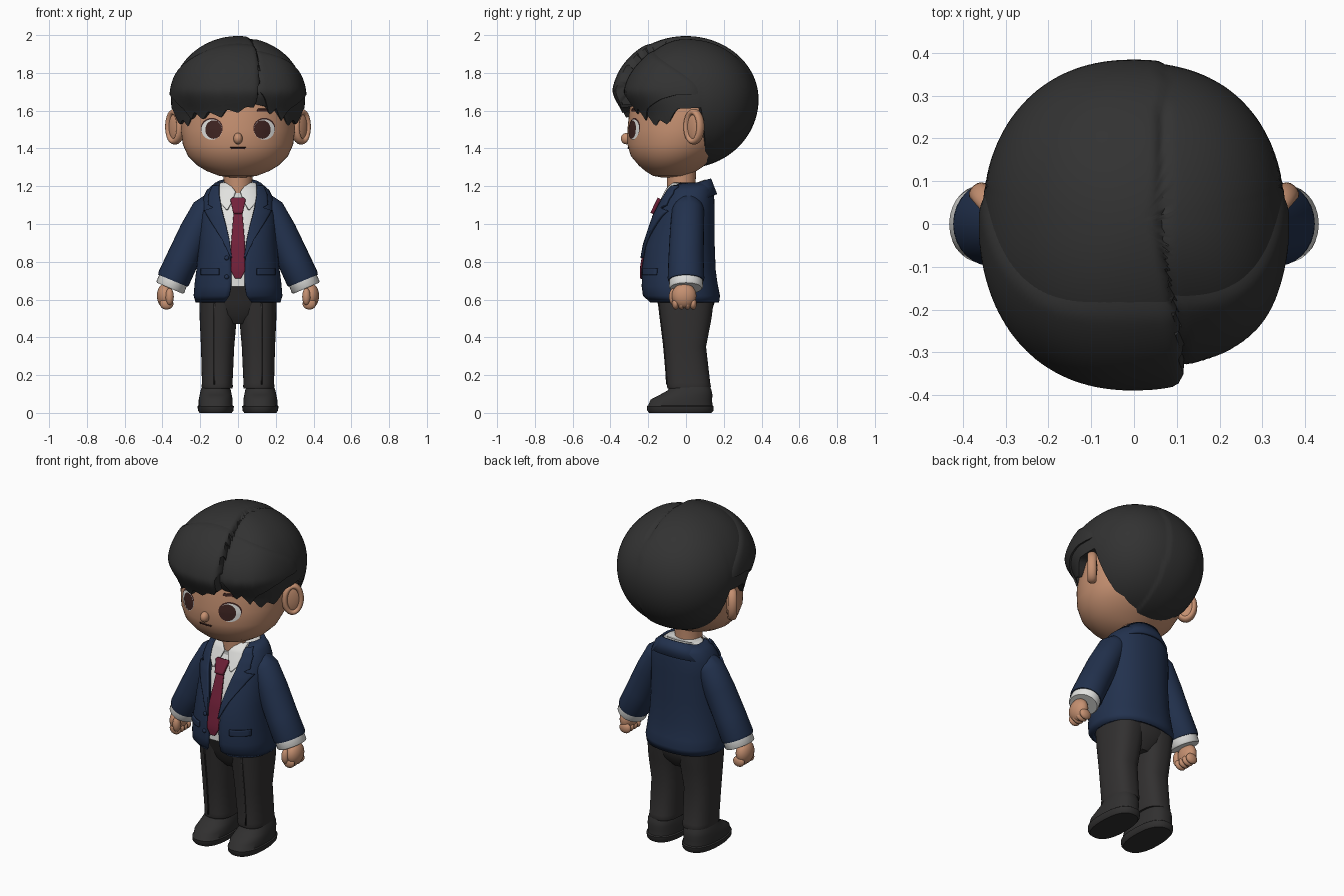
import bpy, bmesh, math
from mathutils import Matrix, Vector

if "Cube" in bpy.data.objects:
    bpy.data.objects.remove(bpy.data.objects["Cube"], do_unlink=True)


def material(name, r, g, b):
    m = bpy.data.materials.new(name)
    m.use_nodes = True
    m.diffuse_color = (r, g, b, 1)
    bsdf = next(n for n in m.node_tree.nodes if n.type == 'BSDF_PRINCIPLED')
    bsdf.inputs["Base Color"].default_value = (r, g, b, 1)
    bsdf.inputs["Roughness"].default_value = 0.8
    return m


SKIN = material("skin", .56, .28, .165)
HAIR = material("black_hair", .032, .032, .032)
NAVY = material("navy_cloth", .016, .031, .075)
WHITE = material("white_cloth", .75, .75, .73)
TIE = material("wine_red", .17, .015, .042)
TROUSER = material("charcoal_cloth", .032, .03, .03)
SHOE = material("black_leather", .03, .029, .029)
BROWN = material("dark_brown", .05, .018, .016)


# ---- general helpers ----
def finish(name, mat, bm, thick=0, offset=0, angle=45):
    bmesh.ops.remove_doubles(bm, verts=bm.verts, dist=1e-5)
    bmesh.ops.recalc_face_normals(bm, faces=bm.faces)
    me = bpy.data.meshes.new(name)
    bm.to_mesh(me)
    bm.free()
    me.materials.append(mat)
    me.shade_smooth()
    me.set_sharp_from_angle(angle=math.radians(angle))
    ob = bpy.data.objects.new(name, me)
    bpy.context.collection.objects.link(ob)
    if thick:
        mod = ob.modifiers.new("thickness", 'SOLIDIFY')
        mod.thickness, mod.offset = thick, offset
    return ob


def skin(name, mat, rows, closed=True, caps=True, **kw):
    """Bridge rows of points into a surface."""
    bm = bmesh.new()
    grid = [[bm.verts.new(p) for p in row] for row in rows]
    n = len(grid[0])
    for a, b in zip(grid, grid[1:]):
        for i in range(n if closed else n - 1):
            k = (i + 1) % n
            bm.faces.new((a[i], a[k], b[k], b[i]))
    if caps and closed:
        bm.faces.new(grid[0])
        bm.faces.new(grid[-1])
    return finish(name, mat, bm, **kw)


def interp(keys, t):
    """Linear lookup in a table whose first column is the parameter."""
    if t <= keys[0][0]:
        return keys[0][1:]
    for a, b in zip(keys, keys[1:]):
        if t <= b[0]:
            f = (t - a[0]) / (b[0] - a[0])
            return [p + (q - p) * f for p, q in zip(a[1:], b[1:])]
    return keys[-1][1:]


def power(v, e):
    return math.copysign(abs(v) ** e, v)


def smooth(t):
    t = min(1, max(0, t))
    return t * t * (3 - 2 * t)


def loft(name, mat, keys, n=2.3, sides=48, tilt=0, **kw):
    """Stack of rounded rings: z, cx, cy, rx, ry and an optional front gap."""
    rows, gapped = [], len(keys[0]) > 5
    for key in keys:
        z, cx, cy, rx, ry = key[:5]
        a0 = math.asin((key[5] / rx) ** (n / 2)) if gapped else 0
        row = []
        for i in range(sides):
            a = a0 + (2 * math.pi - 2 * a0) * i / (sides - 1 if gapped else sides)
            y = cy - ry * power(math.cos(a), 2 / n)
            row.append((cx + rx * power(math.sin(a), 2 / n), y, z + tilt * y))
        rows.append(row)
    return skin(name, mat, rows, closed=not gapped, **kw)


def tube(name, mat, path, s, sides=28):
    """Limb in the x-z plane: x, y, z, radius across, radius in y."""
    rows = []
    for i, (x, y, z, ru, rv) in enumerate(path):
        p, q = path[max(i - 1, 0)], path[min(i + 1, len(path) - 1)]
        d = Vector((q[0] - p[0], q[2] - p[2])).normalized()
        ring = [math.tau * k / sides for k in range(sides)]
        rows.append([(s * (x - d.y * ru * math.cos(a)), y + rv * math.sin(a),
                      z + d.x * ru * math.cos(a)) for a in ring])
    return skin(name, mat, rows)


def ball(name, mat, centre, radii, turn=0):
    bm = bmesh.new()
    m = Matrix.Translation(centre) @ Matrix.Rotation(turn, 4, 'Z') @ Matrix.Diagonal((*radii, 1))
    bmesh.ops.create_uvsphere(bm, u_segments=24, v_segments=16, radius=1, matrix=m)
    return finish(name, mat, bm)


def front_y(keys, n, x, z):
    cx, cy, rx, ry = interp(keys, z)[:4]
    t = min(.98, abs(x - cx) / rx)
    return cy - ry * (1 - t ** n) ** (1 / n)


def strip(name, mat, prof, rows, off, s=1, n=2.3, thick=.01):
    """Plate laid over the front of a loft; rows hold z, x start, x end."""
    out = []
    for a, b in zip(rows, rows[1:]):
        for k in range(7):
            z, x0, x1 = [p + (q - p) * k / 6 for p, q in zip(a, b)]
            xs = [x0 + (x1 - x0) * c / 8 for c in range(9)]
            out.append([(s * x, front_y(prof, n, x, z) - off, z) for x in xs])
    return skin(name, mat, out, closed=False, thick=thick)


def disc(name, mat, prof, x, z, rx, rz, off, s):
    rows = []
    for r in (0, .35, .7, 1):
        pts = [(x + r * rx * math.cos(a), z + r * rz * math.sin(a))
               for a in (math.tau * i / 28 for i in range(28))]
        rows.append([(s * u, front_y(prof, 2, u, v) - off, v) for u, v in pts])
    return skin(name, mat, rows, caps=False)


# ---- head and face ----
HEAD = [(1.245, 0, -.08, .03, .04), (1.255, 0, -.085, .1, .09), (1.28, 0, -.08, .165, .135),
        (1.31, 0, -.075, .215, .175), (1.36, 0, -.06, .265, .232), (1.42, 0, -.045, .292, .265),
        (1.5, 0, -.03, .303, .28), (1.6, 0, -.01, .3, .29), (1.72, 0, 0, .28, .28),
        (1.84, 0, 0, .22, .22), (1.92, 0, 0, .1, .1)]
loft("head", SKIN, HEAD, n=2, sides=56)
loft("neck", SKIN, [(1.08, 0, -.02, .08, .08), (1.2, 0, -.025, .074, .075), (1.32, 0, -.025, .08, .08)], n=2)
ball("nose", SKIN, (0, -.315, 1.452), (.024, .03, .03))
strip("mouth", BROWN, HEAD, [(1.398, -.034, .034), (1.406, -.042, .042)], .002, n=2, thick=.004)

# ---- hair ----
def hair_shell(name, rim, size):
    """Cap over the skull, cut along a rim given as azimuth and polar angle."""
    rows, count, steps = [], 144, 44
    for j in range(steps + 2):
        row = []
        for i in range(count):
            deg = 360 * i / count - 180
            a, limit = math.radians(deg), interp(rim, deg)[0]
            th = limit * min(j, steps) / steps
            st, ct = math.sin(math.radians(th)), math.cos(math.radians(th))
            x = .36 * st * power(math.sin(a), .9)
            y = -.39 * st * power(math.cos(a), .9)
            dz = (.34 if ct > 0 else .37) * ct
            front = smooth(-y / .3)
            part = .068 + .05 * smooth(-y / .35)
            f = size(y, dz)
            if y < .28 and dz > -.05:
                f -= .03 * math.exp(-((x - part) / .014) ** 2)
            if x > part:
                f -= (.015 + .09 * front) * smooth(1 - (x - part) / .24)
            h = f - .14 * front * smooth((th - 80) / 25)
            if j > steps:
                h, f = h * .78, f * .85
            row.append((x * h, y * h, 1.66 + dz * f))
        rows.append(row)
    return skin(name, HAIR, rows, caps=False)


BACK_RIM = [(0, 92), (50, 100), (62, 114), (68, 107), (76, 112), (84, 98), (100, 97), (106, 125),
            (115, 150), (130, 161), (150, 166), (180, 168)]
hair_shell("back_hair", [(-a, t) for a, t in BACK_RIM[:0:-1]] + BACK_RIM, lambda y, dz: .985)
SIDE_RIM = [(72, 90), (84, 86), (97, 86), (105, 70), (180, 60)]
FRINGE_RIM = [(-60, 98), (-52, 107), (-46, 100), (-36, 107), (-28, 100), (-15, 105), (-9, 98),
              (0, 101), (6, 96), (13, 97), (19, 82), (24, 88), (34, 104), (40, 98), (50, 108), (56, 98)]
hair_shell("fringe", [(-a, t) for a, t in SIDE_RIM[::-1]] + FRINGE_RIM + SIDE_RIM,
           lambda y, dz: .93 + .08 * smooth((.14 - .25 * smooth((dz - .04) / .25) - y) / .12))

# ---- jacket, shirt and tie ----
JACKET = [(.585, 0, -.01, .225, .185, .07), (.62, 0, -.025, .235, .205, .045),
          (.67, 0, -.033, .231, .203, .037), (.7, 0, -.035, .228, .2, .036),
          (.76, 0, -.04, .22, .197, .036), (.89, 0, -.032, .208, .184, .045),
          (1.05, 0, -.008, .2, .16, .08), (1.13, 0, .01, .19, .14, .1),
          (1.18, 0, .02, .165, .125, .105), (1.22, 0, .03, .12, .1, .1)]
loft("jacket", NAVY, JACKET, sides=64, thick=.015, offset=-1)
SHIRT = [(z, x, y, rx - .02, ry - .02) for z, x, y, rx, ry, gap in JACKET if z > .65]
loft("shirt", WHITE, SHIRT)
loft("shirt_collar", WHITE, [(1.12, 0, .005, .108, .108), (1.2, 0, 0, .096, .104)], tilt=.35)
loft("jacket_collar", NAVY, [(1.1, 0, .02, .165, .14, .14), (1.195, 0, .015, .118, .112, .1)],
     tilt=.35, thick=.012)
strip("tie_blade", TIE, JACKET, [(.712, -.015, .015), (.75, -.037, .037), (.9, -.036, .036),
                                 (1.07, -.022, .022)], .003)
strip("tie_knot", TIE, JACKET, [(1.055, -.024, .024), (1.125, -.04, .04), (1.135, -.032, .032)],
      .014, thick=.02)
for z in (.82, .72):
    ball("jacket_button", NAVY, (-.06, front_y(JACKET, 2.3, .06, z) - .003, z), (.012, .008, .012))

# ---- trousers ----
loft("trouser_seat", TROUSER, [(.47, 0, 0, .06, .09), (.52, 0, 0, .165, .13), (.58, 0, 0, .2, .15),
                               (.67, 0, -.02, .205, .165)])

# ---- mirrored parts ----
for side, s in (("left", 1), ("right", -1)):
    def part(label):
        return side + "_" + label

    # eyes, brows and ears
    disc(part("eyelid"), BROWN, HEAD, .139, 1.507, .058, .055, .002, s)
    disc(part("eye_white"), WHITE, HEAD, .139, 1.5, .055, .054, .004, s)
    disc(part("iris"), BROWN, HEAD, .129, 1.5, .044, .049, .006, s)
    strip(part("brow"), BROWN, HEAD, [(1.595, .1, .168), (1.61, .105, .16)], .003, s, 2, .006)
    turn = s * math.radians(49)
    ball(part("ear"), SKIN, (s * .33, .045, 1.515), (.055, .024, .088), turn)
    bm = bmesh.new()
    place = Matrix.Translation((s * .334, .042, 1.515)) @ Matrix.Rotation(turn, 4, 'Z')
    ring = [math.tau * i / 28 for i in range(28)]
    rows = [[place @ Vector(((.046 + .017 * math.cos(b)) * math.cos(a), .025 * math.sin(b),
                             (.078 + .017 * math.cos(b)) * math.sin(a)))
             for b in ring[::2]] for a in ring + ring[:1]]
    bm.free()
    skin(part("ear_rim"), SKIN, rows, caps=False)

    # collar wing, lapel and pocket flap
    strip(part("collar_wing"), WHITE, SHIRT, [(1.075, .055, .062), (1.12, .03, .1), (1.17, .012, .1),
                                              (1.215, .05, .095)], .02, s)
    strip(part("lapel"), NAVY, JACKET, [(.82, .032, .038), (.92, .046, .085), (1, .065, .135),
                                        (1.07, .084, .176), (1.085, .088, .13), (1.1, .09, .155),
                                        (1.16, .1, .15), (1.2, .1, .13)], .008, s, thick=.014)
    strip(part("pocket_flap"), NAVY, JACKET, [(.73, .1, .195), (.765, .1, .195)], .005, s)

    # arm
    tube(part("sleeve"), NAVY, [(.1, .015, 1.115, .04, .05), (.125, .013, 1.105, .068, .075),
                                (.17, .01, 1.07, .078, .085), (.225, .005, .96, .085, .09),
                                (.29, 0, .82, .087, .093), (.34, 0, .712, .088, .097),
                                (.345, 0, .7, .084, .093)], s)
    tube(part("shirt_cuff"), WHITE, [(.338, 0, .715, .078, .088), (.358, 0, .667, .08, .09),
                                     (.361, 0, .66, .074, .084)], s)
    ball(part("hand"), SKIN, (s * .386, -.01, .62), (.043, .065, .066))
    for k in range(4):
        ball(part("finger"), SKIN, (s * .378, -.055 + .031 * k, .578), (.036, .019, .031))
    ball(part("thumb"), SKIN, (s * .362, -.066, .615), (.022, .024, .045))

    # leg and shoe
    LEG = [(.13, .11, .015, .08, .113), (.14, .11, .015, .083, .117), (.16, .11, .014, .081, .114),
           (.35, .108, -.005, .088, .111), (.5, .105, 0, .098, .135), (.62, .1, 0, .105, .15)]
    loft(part("trouser_leg"), TROUSER, [(z, s * x, *rest) for z, x, *rest in LEG], n=2.5)
    strip(part("trouser_crease"), TROUSER, LEG, [(.15, .122, .128), (.58, .122, .128)], .002, s, 2.5, .006)
    SOLE = [(0, -.03, .085, .165), (.012, -.03, .094, .175), (.035, -.03, .096, .177),
            (.04, -.03, .09, .17), (.07, -.025, .09, .163), (.095, 0, .085, .14),
            (.12, .02, .08, .115), (.145, .02, .07, .105)]
    loft(part("shoe"), SHOE, [(z, s * .118, *rest) for z, *rest in SOLE], n=2.4)
